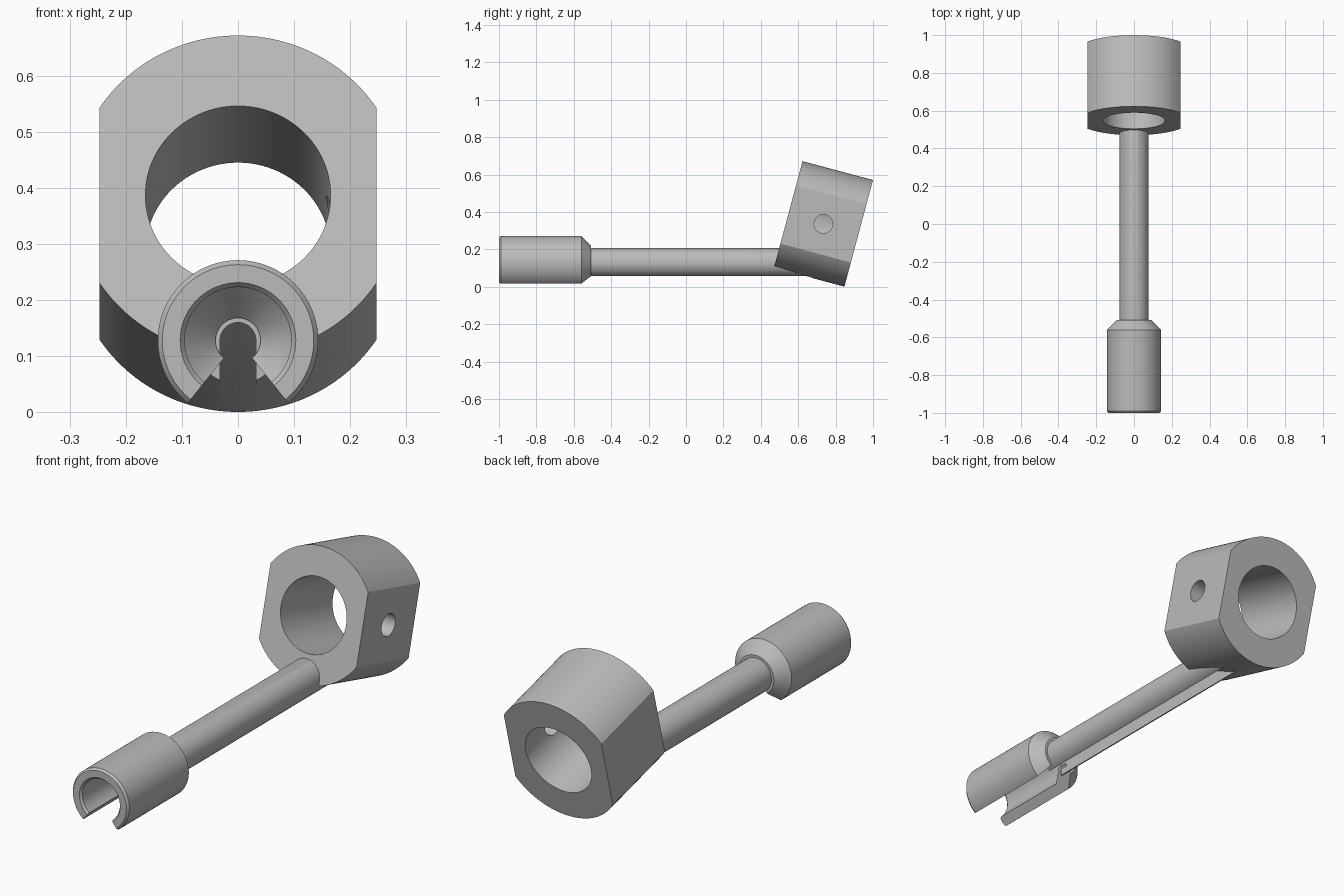
import bpy, bmesh, math
from mathutils import Matrix, Vector

if "Cube" in bpy.data.objects:
    bpy.data.objects.remove(bpy.data.objects["Cube"], do_unlink=True)

grey = bpy.data.materials.new("plain_grey")
grey.use_nodes = True
colour = (0.5, 0.5, 0.5, 1)
grey.diffuse_color = colour
grey.node_tree.nodes["Principled BSDF"].inputs["Base Color"].default_value = colour

AXIS_Z = 0.128          # height of the rod and socket axis
ROD_R = 0.078
SLOT_R = 0.032
COLLAR_R, COLLAR_LEN, FLAT_X, BORE_R = 0.295, 0.39, 0.247, 0.165
COLLAR_POSE = Matrix.Translation((0, 0.735, 0.336)) @ Matrix.Rotation(math.radians(-15), 4, 'X')


def finish(name, bm):
    bmesh.ops.recalc_face_normals(bm, faces=bm.faces[:])
    mesh = bpy.data.meshes.new(name)
    bm.to_mesh(mesh)
    bm.free()
    mesh.materials.append(grey)
    obj = bpy.data.objects.new(name, mesh)
    bpy.context.collection.objects.link(obj)
    return obj


def arc(r, start, end, n, cx=0, cz=0):
    angles = [math.radians(start + (end - start) * i / n) for i in range(n + 1)]
    return [(cx + r * math.cos(a), cz + r * math.sin(a)) for a in angles]


def prism(name, outline, y0, y1, slope=0):
    """Extrude an (x, z) outline along y; slope slants the far end."""
    bm = bmesh.new()
    near = [bm.verts.new((x, y0, z)) for x, z in outline]
    far = [bm.verts.new((x, y1 - slope * z, z)) for x, z in outline]
    bm.faces.new(near)
    bm.faces.new(far)
    for i in range(len(near)):
        j = (i + 1) % len(near)
        bm.faces.new((near[i], near[j], far[j], far[i]))
    return finish(name, bm)


def lathe(name, section, n=96):
    """Revolve a closed (radius, y) section around the rod axis."""
    bm = bmesh.new()
    rings = [[bm.verts.new((x, y, z)) for x, z in arc(r, 0, 360, n, cz=AXIS_Z)[:-1]]
             for r, y in section]
    for k, ring in enumerate(rings):
        nxt = rings[(k + 1) % len(rings)]
        for i in range(n):
            j = (i + 1) % n
            bm.faces.new((ring[i], ring[j], nxt[j], nxt[i]))
    return finish(name, bm)


def carve(obj, cutters):
    for cutter in cutters:
        mod = obj.modifiers.new("cut", 'BOOLEAN')
        mod.operation, mod.solver, mod.object = 'DIFFERENCE', 'EXACT', cutter
    bpy.context.view_layer.update()
    graph = bpy.context.evaluated_depsgraph_get()
    mesh = bpy.data.meshes.new_from_object(obj.evaluated_get(graph))
    obj.modifiers.clear()
    obj.data = mesh
    bpy.ops.object.select_all(action='DESELECT')
    obj.select_set(True)
    bpy.context.view_layer.objects.active = obj
    bpy.ops.object.shade_smooth_by_angle(angle=math.radians(25))


# Cutters: collar bore, side hole, wire slot and socket opening
bore = prism("bore_cutter", arc(BORE_R, 0, 360, 96)[:-1], -0.5, 0.5)
bore.matrix_world = COLLAR_POSE
side_hole = prism("side_hole_cutter", arc(0.05, 0, 360, 48)[:-1], -0.2, 0.2)
side_hole.matrix_world = (COLLAR_POSE @ Matrix.Translation((0.25, 0, 0))
                          @ Matrix.Rotation(math.radians(90), 4, 'Z'))
slot_outline = arc(SLOT_R, 0, 180, 24, cz=AXIS_Z) + [(-SLOT_R, -0.1), (SLOT_R, -0.1)]
slot = prism("slot_cutter", slot_outline, -1.1, 0.77, slope=2)
wedge = prism("wedge_cutter", [(0, AXIS_Z), (-0.2, AXIS_Z - 0.25), (0.2, AXIS_Z - 0.25)],
              -1.1, -0.4)

# Tilted collar with two flat sides
corner = math.degrees(math.acos(FLAT_X / COLLAR_R))
collar_outline = (arc(COLLAR_R, corner, 180 - corner, 48)
                  + arc(COLLAR_R, 180 + corner, 360 - corner, 48))
collar = prism("collar", collar_outline, -COLLAR_LEN / 2, COLLAR_LEN / 2)
collar.matrix_world = COLLAR_POSE
carve(collar, [bore, side_hole, slot])

# Slotted rod running into the collar
rod = prism("rod", arc(ROD_R, 0, 360, 64, cz=AXIS_Z)[:-1], -0.545, 0.65)
carve(rod, [slot, bore])

# Hollow socket with a tapered back and an open underside
socket = lathe("socket", [(0.135, -1), (0.143, -0.99), (0.143, -0.56), (0.09, -0.507),
                          (0.04, -0.507), (0.04, -0.55), (0.095, -0.61),
                          (0.095, -0.99), (0.103, -1)])
carve(socket, [wedge])

for cutter in (bore, side_hole, slot, wedge):
    bpy.data.objects.remove(cutter, do_unlink=True)
